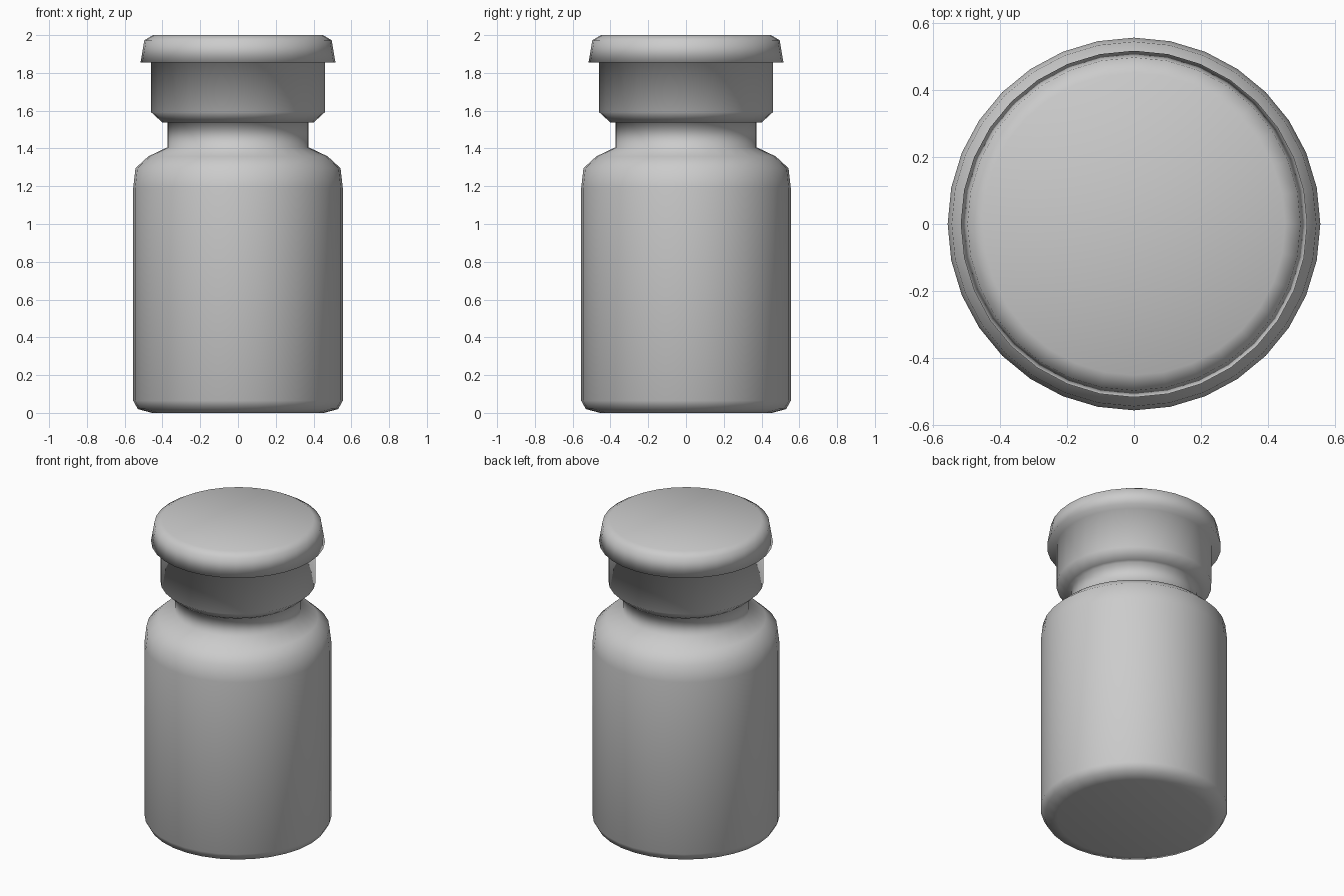
import bpy
import bmesh
from math import cos, sin, tau

SIDES = 32

cube = bpy.data.objects.get("Cube")
if cube:
    bpy.data.objects.remove(cube, do_unlink=True)


def make_material(name, colour):
    mat = bpy.data.materials.new(name)
    mat.use_nodes = True
    mat.diffuse_color = colour
    mat.node_tree.nodes["Principled BSDF"].inputs["Base Color"].default_value = colour
    return mat


def lathe(name, profile, mat):
    """Revolve a bottom-to-top (radius, height) profile, closed by flat discs."""
    bm = bmesh.new()
    rings = [[bm.verts.new((r * cos(tau * i / SIDES), r * sin(tau * i / SIDES), z))
              for i in range(SIDES)] for r, z in profile]
    for low, high in zip(rings, rings[1:]):
        for i in range(SIDES):
            j = (i + 1) % SIDES
            bm.faces.new((low[i], low[j], high[j], high[i]))
    bm.faces.new(rings[0][::-1])
    bm.faces.new(rings[-1])
    for face in bm.faces:
        face.smooth = True
    mesh = bpy.data.meshes.new(name)
    bm.to_mesh(mesh)
    bm.free()
    mesh.materials.append(mat)
    obj = bpy.data.objects.new(name, mesh)
    bpy.context.collection.objects.link(obj)
    return obj


grey = make_material("plain grey", (0.6, 0.6, 0.6, 1.0))

# Rounded base, straight wall and sloping shoulder
body = [(0.455, 0.0), (0.53, 0.02), (0.555, 0.065),
        (0.555, 1.19), (0.543, 1.295), (0.475, 1.358)]
# Narrow neck
neck = [(0.374, 1.406), (0.374, 1.537)]
# Stopper collar
collar = [(0.40, 1.537), (0.46, 1.592), (0.46, 1.855)]
# Flared lid with a rounded upper edge
lid = [(0.516, 1.855), (0.496, 1.973), (0.45, 2.0)]

# One continuous surface, so the shading flows from part to part
lathe("stoppered_jar", body + neck + collar + lid, grey)
